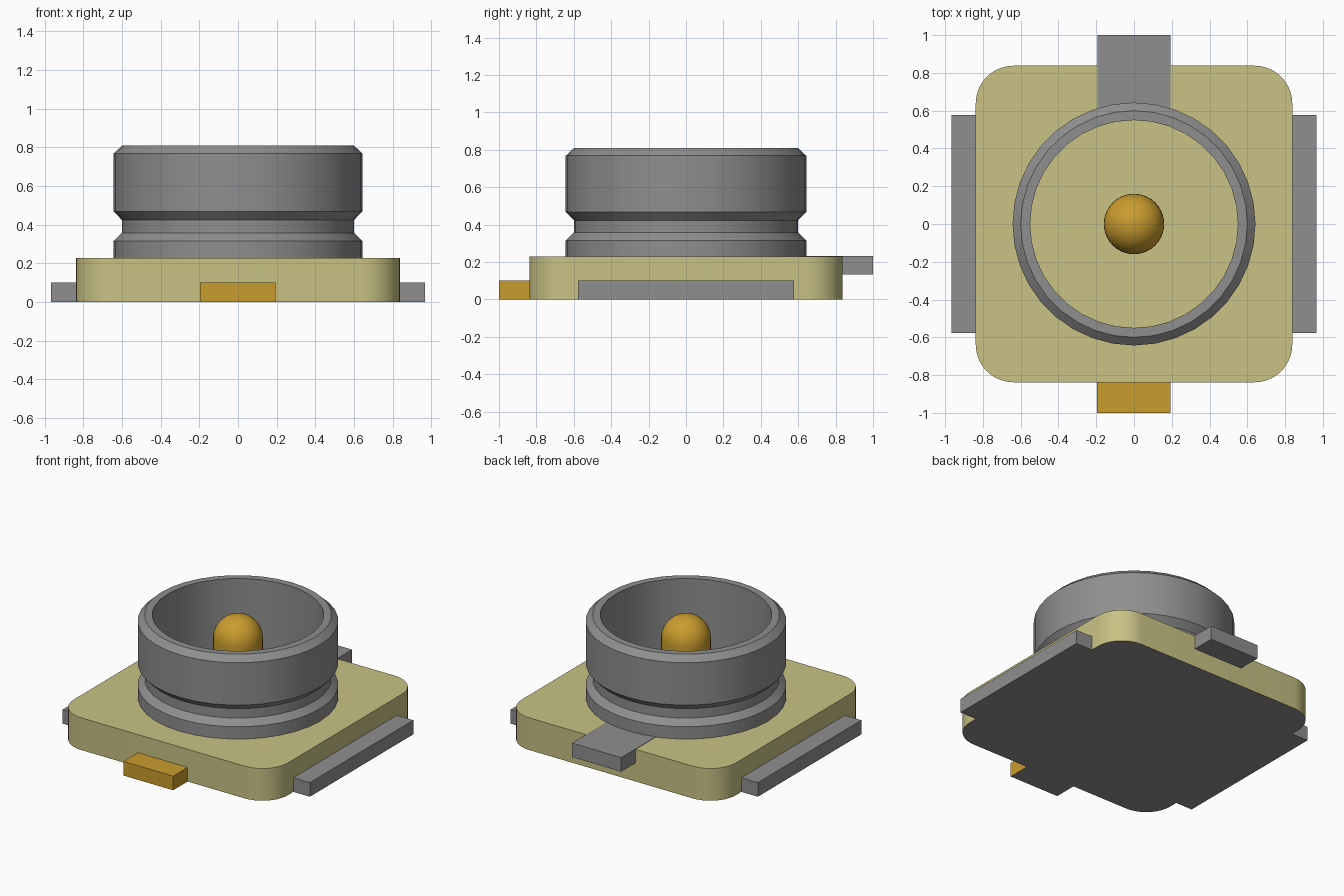
import bpy, bmesh, math

old = bpy.data.objects.get("Cube")
if old:
    bpy.data.objects.remove(old, do_unlink=True)


def material(name, rgb):
    lin = [((c / 255 + 0.055) / 1.055) ** 2.4 for c in rgb]
    m = bpy.data.materials.new(name)
    m.use_nodes = True
    m.diffuse_color = (*lin, 1)
    bsdf = m.node_tree.nodes["Principled BSDF"]
    bsdf.inputs["Base Color"].default_value = (*lin, 1)
    bsdf.inputs["Roughness"].default_value = 0.6
    return m


METAL = material("grey metal", (143, 143, 143))
PLASTIC = material("olive plastic", (200, 194, 132))
GOLD = material("gold", (201, 156, 45))


def finish(name, bm, mats, smooth=False):
    """Turn a bmesh into an object; a second material goes on downward faces."""
    bmesh.ops.recalc_face_normals(bm, faces=bm.faces)
    if len(mats) > 1:
        for f in bm.faces:
            f.material_index = 1 if f.normal.z < -0.9 else 0
    mesh = bpy.data.meshes.new(name)
    bm.to_mesh(mesh)
    bm.free()
    for m in mats:
        mesh.materials.append(m)
    ob = bpy.data.objects.new(name, mesh)
    bpy.context.scene.collection.objects.link(ob)
    if smooth:
        bpy.ops.object.select_all(action='DESELECT')
        ob.select_set(True)
        bpy.context.view_layer.objects.active = ob
        bpy.ops.object.shade_smooth_by_angle(angle=math.radians(30))
    return ob


def prism(name, outline, z0, z1, mats, smooth=False):
    """Extrude a flat outline from z0 up to z1."""
    bm = bmesh.new()
    low = [bm.verts.new((x, y, z0)) for x, y in outline]
    top = [bm.verts.new((x, y, z1)) for x, y in outline]
    bm.faces.new(low[::-1])
    bm.faces.new(top)
    n = len(outline)
    for i in range(n):
        j = (i + 1) % n
        bm.faces.new((low[i], low[j], top[j], top[i]))
    return finish(name, bm, mats, smooth)


def box(name, x0, x1, y0, y1, z0, z1, mats):
    return prism(name, [(x0, y0), (x1, y0), (x1, y1), (x0, y1)], z0, z1, mats)


def lathe(name, profile, steps, mats, closed):
    """Spin an (r, z) profile around the z axis."""
    bm = bmesh.new()
    verts = [bm.verts.new((r, 0, z)) for r, z in profile]
    pairs = list(zip(verts, verts[1:]))
    if closed:
        pairs.append((verts[-1], verts[0]))
    edges = [bm.edges.new(p) for p in pairs]
    bmesh.ops.spin(bm, geom=verts + edges, cent=(0, 0, 0), axis=(0, 0, 1),
                   angle=math.tau, steps=steps, use_merge=True)
    bmesh.ops.remove_doubles(bm, verts=bm.verts, dist=1e-5)
    return finish(name, bm, mats, True)


def arc(cx, cy, r, a0, a1, n):
    angles = [math.radians(a0 + (a1 - a0) * i / n) for i in range(n + 1)]
    return [(cx + r * math.cos(a), cy + r * math.sin(a)) for a in angles]


# Rounded square base with a metal underside
HALF, R, TOP = 0.838, 0.2, 0.228
c = HALF - R
outline = []
for k, (sx, sy) in enumerate([(1, 1), (-1, 1), (-1, -1), (1, -1)]):
    outline += arc(sx * c, sy * c, R, 90 * k, 90 * k + 90, 10)
prism("base", outline, 0, TOP, [PLASTIC, METAL], True)

# Shallow island on the socket floor: a bar with a round middle
bar_r, mid_r, bar_y = 0.555, 0.355, 0.228
a = math.degrees(math.asin(bar_y / bar_r))
b = math.degrees(math.asin(bar_y / mid_r))
island = (arc(0, 0, bar_r, -a, a, 8) + arc(0, 0, mid_r, b, 180 - b, 16)
          + arc(0, 0, bar_r, 180 - a, 180 + a, 8)
          + arc(0, 0, mid_r, 180 + b, 360 - b, 16))
prism("socket_floor_island", island, TOP - 0.01, TOP + 0.005, [PLASTIC])

# Shell ring with a snap groove and chamfered rim
lathe("shell_ring", [(0.643, 0.22), (0.643, 0.315), (0.6, 0.357), (0.6, 0.423),
                     (0.643, 0.468), (0.643, 0.768), (0.6, 0.808),
                     (0.55, 0.808), (0.55, 0.22)], 36, [METAL], True)

# Centre contact with a domed tip
pin_r, dome_z = 0.16, 0.645
dome = [(x, y) for x, y in arc(0, dome_z, pin_r, 0, 90, 10)]
dome[-1] = (0, dome_z + pin_r)
lathe("centre_contact", [(pin_r, 0.2)] + dome, 32, [GOLD], False)

# Solder tabs
for name, s in (("left_tab", 1), ("right_tab", -1)):
    x0, x1 = sorted((s * 0.8, s * 0.967))
    box(name, x0, x1, -0.578, 0.578, 0, 0.1, [METAL])
box("back_tab", -0.193, 0.193, 0.57, 1.0, 0.132, TOP + 0.003, [METAL])
box("front_tab", -0.197, 0.193, -1.0, -0.8, 0, 0.1, [GOLD, METAL])
